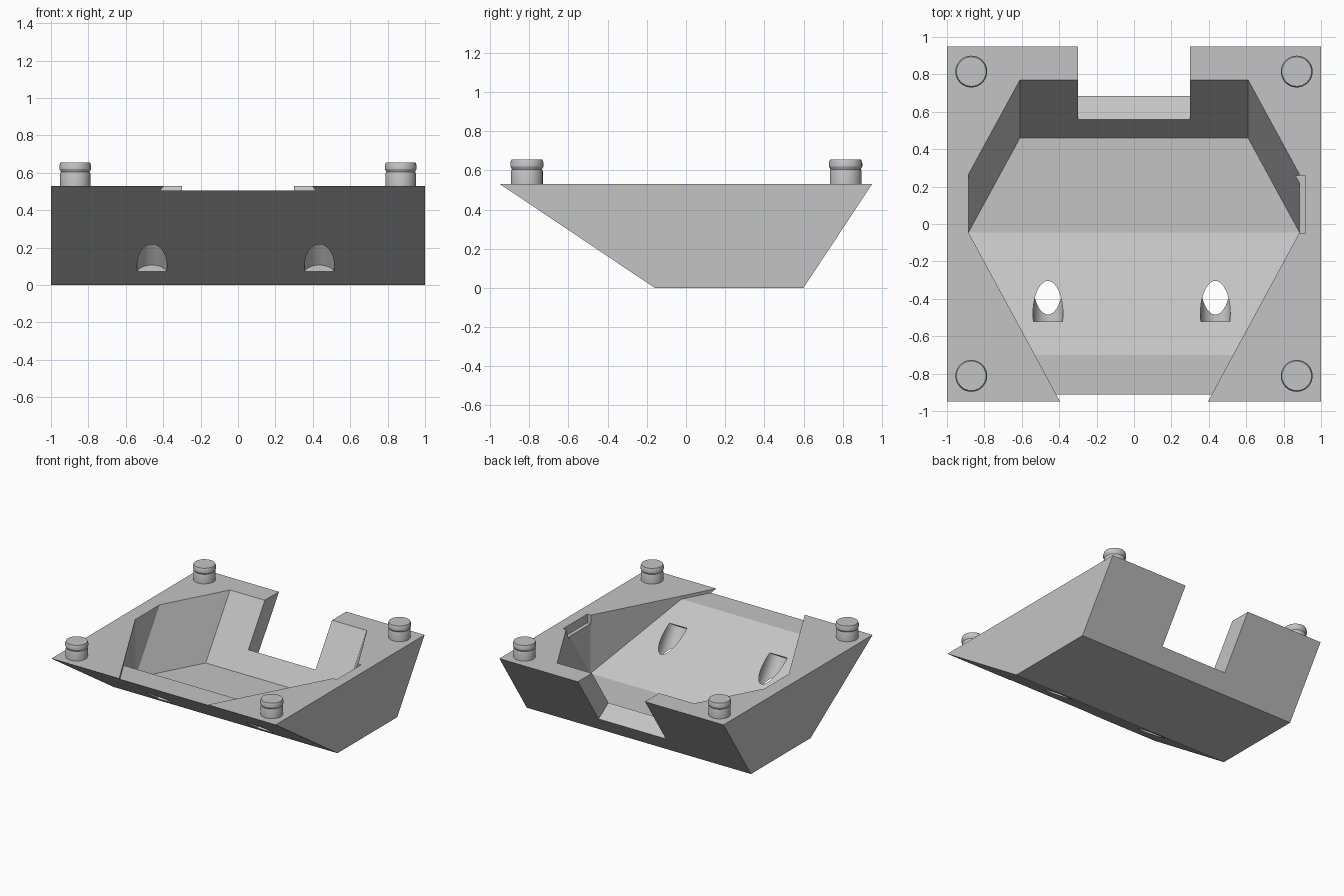
import bpy, bmesh, math
from mathutils import Matrix, Vector

if "Cube" in bpy.data.objects:
    bpy.data.objects.remove(bpy.data.objects["Cube"], do_unlink=True)

grey = bpy.data.materials.new("light grey plastic")
grey.use_nodes = True
grey.diffuse_color = (0.55, 0.55, 0.55, 1)
grey.node_tree.nodes["Principled BSDF"].inputs["Base Color"].default_value = (0.55, 0.55, 0.55, 1)

TOP, FLOOR, LIP, ABOVE = 0.53, 0.06, 0.505, 0.8
LEAN = 0.35 / TOP          # back wall: y gained per unit of height
SLOPE = TOP / 0.79         # front wall: height gained per unit of y


def finish(name, bm):
    bmesh.ops.recalc_face_normals(bm, faces=bm.faces)
    mesh = bpy.data.meshes.new(name)
    bm.to_mesh(mesh)
    bm.free()
    mesh.materials.append(grey)
    obj = bpy.data.objects.new(name, mesh)
    bpy.context.collection.objects.link(obj)
    return obj


def hull(name, half_points):
    """Convex solid from points mirrored across x = 0."""
    bm = bmesh.new()
    for x, y, z in half_points:
        bm.verts.new((x, y, z))
        bm.verts.new((-x, y, z))
    bmesh.ops.convex_hull(bm, input=bm.verts)
    bmesh.ops.dissolve_limit(bm, angle_limit=0.001, verts=bm.verts, edges=bm.edges)
    return finish(name, bm)


def column(plan, low, high):
    return [(x, y, z) for x, y in plan for z in (low, high)]


def cut(target, cutter):
    cutter.hide_render = True
    mod = target.modifiers.new("cut", 'BOOLEAN')
    mod.operation, mod.solver, mod.object = 'DIFFERENCE', 'EXACT', cutter
    bpy.context.view_layer.objects.active = target
    bpy.ops.object.modifier_apply(modifier=mod.name)
    bpy.data.objects.remove(cutter, do_unlink=True)


# Tapered outer block
tray = hull("tray_body", [(1, -0.95, TOP), (1, -0.16, 0), (1, 0.6, 0), (1, 0.95, TOP)])

# Rear cavity with leaning back walls
rise = LEAN * (ABOVE - FLOOR)
cavity = [(0.885, -0.045, FLOOR), (0.61, 0.46, FLOOR), (0.885, -0.045, ABOVE),
          (0.885, -0.045 + rise, ABOVE), (0.61, 0.46 + rise, ABOVE)]
cut(tray, hull("rear_cavity_cutter", cavity))

# Front cavity with ramped floor and converging side walls
ramp = column([(0.885, -0.045), (0.6, 0.2)], FLOOR, ABOVE) + column([(0.53, -0.7)], LIP, ABOVE)
cut(tray, hull("ramp_cutter", ramp))

# Shallow flat lip at the front edge
cut(tray, hull("lip_cutter", column([(0.368, -1), (0.53, -0.7), (0.5, -0.4)], LIP, ABOVE)))

# Rear notch, its floor square to the leaning wall
notch_z = lambda y: 0.2115 - LEAN * (y - 0.56)
cut(tray, hull("notch_cutter", [(0.3, 0.45, notch_z(0.45)), (0.3, 1.05, notch_z(1.05)),
                                (0.3, 0.45, 0.9), (0.3, 1.05, 0.9)]))

# Small slot in the left cavity wall
bm = bmesh.new()
bmesh.ops.create_cube(bm, size=1, matrix=Matrix.Translation((0.885, 0.105, 0.56))
                      @ Matrix.Diagonal((0.06, 0.31, 0.2, 1)))
cut(tray, finish("slot_cutter", bm))

# Round holes square to the front wall
normal = Vector((0, -SLOPE, 1)).normalized()
for x in (-0.46, 0.435):
    bm = bmesh.new()
    tilt = Matrix.Rotation(math.atan(SLOPE), 4, 'X')
    bmesh.ops.create_cone(bm, cap_ends=True, segments=40, radius1=0.08, radius2=0.08, depth=0.4,
                          matrix=Matrix.Translation((x, -0.395, 0.228)) @ tilt)
    if abs((tilt @ Vector((0, 0, 1))).dot(normal)) < 0.99:
        bmesh.ops.rotate(bm, verts=bm.verts, cent=(x, -0.395, 0.228),
                         matrix=Matrix.Rotation(-2 * math.atan(SLOPE), 3, 'X'))
    cut(tray, finish("hole_cutter", bm))

# Four corner pegs with a grooved, flared head
PEG = [(0, TOP - 0.01), (0.081, TOP - 0.01), (0.081, 0.595), (0.077, 0.605),
       (0.085, 0.62), (0.085, 0.638), (0.079, 0.655), (0, 0.655)]
pegs = []
for side, x in (("left", 0.87), ("right", -0.87)):
    for end, y in (("front", -0.812), ("back", 0.815)):
        bm = bmesh.new()
        verts = [bm.verts.new((r, 0, z)) for r, z in PEG]
        edges = [bm.edges.new(pair) for pair in zip(verts, verts[1:])]
        bmesh.ops.spin(bm, geom=verts + edges, cent=(0, 0, 0), axis=(0, 0, 1),
                       angle=2 * math.pi, steps=32)
        bmesh.ops.remove_doubles(bm, verts=bm.verts, dist=0.0005)
        bmesh.ops.translate(bm, verts=bm.verts, vec=(x, y, 0))
        pegs.append(finish(f"{end}_{side}_peg", bm))

# Smooth round surfaces, crisp edges elsewhere
for obj in [tray] + pegs:
    bpy.ops.object.select_all(action='DESELECT')
    obj.select_set(True)
    bpy.context.view_layer.objects.active = obj
    bpy.ops.object.shade_smooth_by_angle(angle=math.radians(25))
